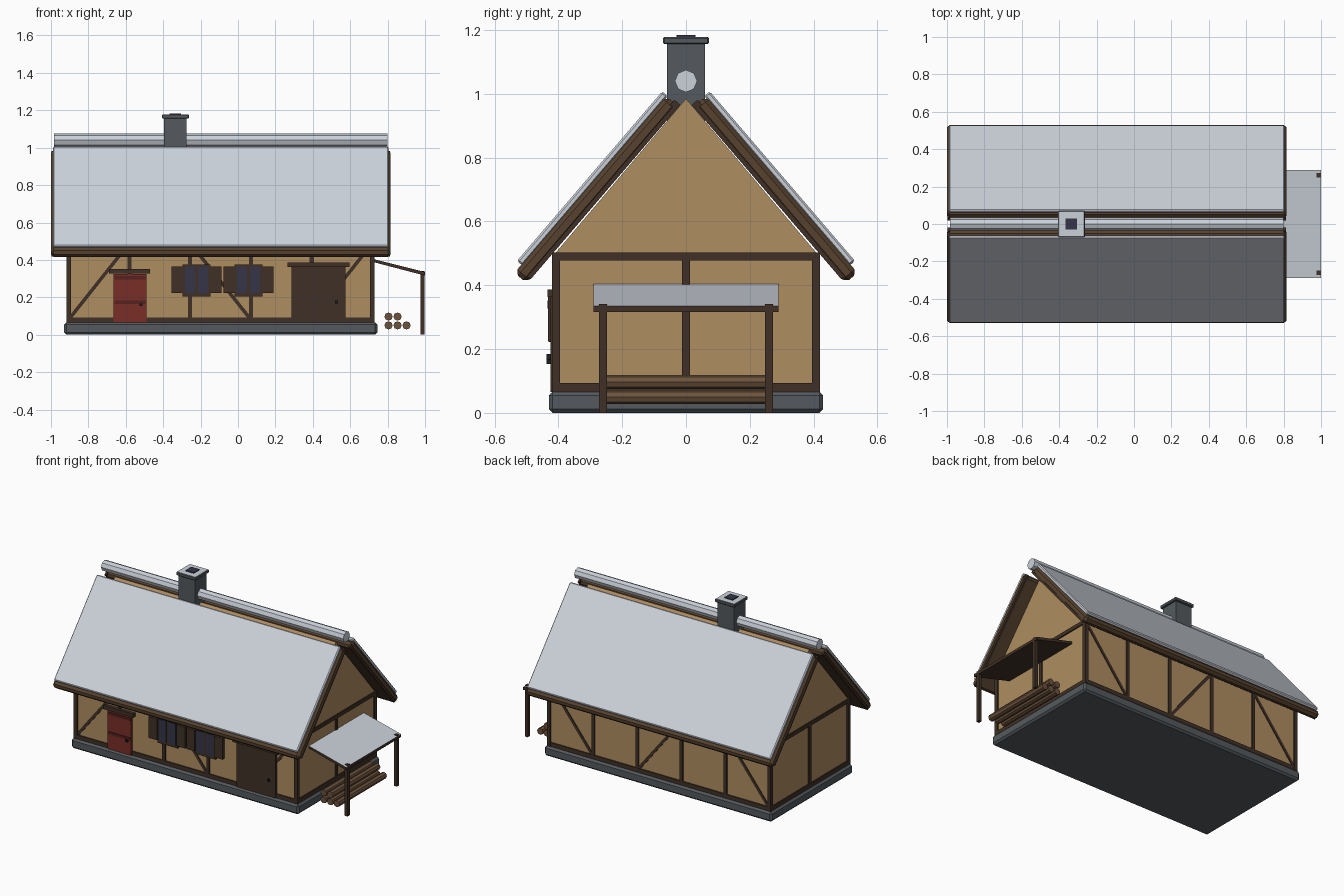
import bpy, bmesh, math
from mathutils import Vector, Matrix

if "Cube" in bpy.data.objects:
    bpy.data.objects.remove(bpy.data.objects["Cube"])


def material(name, rgb):
    m = bpy.data.materials.new(name)
    m.diffuse_color = (*rgb, 1)
    m.use_nodes = True
    m.node_tree.nodes["Principled BSDF"].inputs["Base Color"].default_value = m.diffuse_color
    return m


SNOW = material("snow", (0.60, 0.64, 0.70))
PLASTER = material("plaster", (0.43, 0.27, 0.12))
STONE = material("stone", (0.09, 0.102, 0.112))
TIMBER = material("dark_timber", (0.05, 0.03, 0.019))
WOOD = material("roof_wood", (0.095, 0.055, 0.028))
RED = material("red_paint", (0.19, 0.026, 0.02))
DARKRED = material("dark_red", (0.09, 0.016, 0.013))
GLASS = material("glass", (0.035, 0.035, 0.065))
LOG = material("log_wood", (0.15, 0.085, 0.045))
IRON = material("iron", (0.012, 0.012, 0.016))


def finish(name, bm, mat, bevel=0, top=None):
    if bevel:
        bmesh.ops.bevel(bm, geom=bm.edges[:], offset=bevel, segments=1, affect='EDGES')
    bmesh.ops.recalc_face_normals(bm, faces=bm.faces[:])
    me = bpy.data.meshes.new(name)
    me.materials.append(mat)
    if top:  # upward faces take the second material
        me.materials.append(top)
        for f in bm.faces:
            if f.normal.z > 0.9:
                f.material_index = 1
    bm.to_mesh(me)
    bm.free()
    ob = bpy.data.objects.new(name, me)
    bpy.context.collection.objects.link(ob)
    return ob


def box(name, x, y, z, mat, bevel=0, top=None):
    bm = bmesh.new()
    bmesh.ops.create_cube(bm, size=1)
    for v in bm.verts:
        v.co = [(a + b) / 2 + c * (b - a) for (a, b), c in zip((x, y, z), v.co)]
    return finish(name, bm, mat, bevel, top)


def prism(name, pts, a, b, mat, axis='X', bevel=0, top=None):
    """Extrude a profile of (y, z) along x, or of (x, z) along y."""
    place = (lambda t, p: (t, *p)) if axis == 'X' else (lambda t, p: (p[0], t, p[1]))
    bm = bmesh.new()
    lo = [bm.verts.new(place(a, p)) for p in pts]
    hi = [bm.verts.new(place(b, p)) for p in pts]
    bm.faces.new(lo)
    bm.faces.new(hi[::-1])
    for i in range(len(pts)):
        j = (i + 1) % len(pts)
        bm.faces.new((lo[i], hi[i], hi[j], lo[j]))
    return finish(name, bm, mat, bevel, top)


def circle(cx, cy, r, n):
    return [(cx + r * math.cos(2 * math.pi * i / n), cy + r * math.sin(2 * math.pi * i / n))
            for i in range(n)]


# Foundation and walls
box("foundation", (-0.93, 0.745), (-0.43, 0.43), (0, 0.066), STONE, 0.012)
prism("walls", [(-0.41, 0.06), (0.41, 0.06), (0.41, 0.5), (0, 0.985), (-0.41, 0.5)],
      -0.908, 0.722, PLASTER)

# Timber frame on the long sides
bays = [-0.906 + 0.325 * i for i in range(6)]
for s in (-1, 1):
    def depth(d):
        return tuple(sorted((s * 0.395, s * d)))
    box("long_sill", (-0.912, 0.726), depth(0.418), (0.066, 0.093), TIMBER)
    box("long_top_beam", (-0.912, 0.726), depth(0.418), (0.477, 0.502), TIMBER)
    for x in bays[1:-1]:
        box("stud", (x - 0.011, x + 0.011), depth(0.417), (0.09, 0.48), TIMBER)
    for x in (bays[0], bays[-1]):
        box("corner_post", (x - 0.012, x + 0.012), depth(0.42), (0.066, 0.502), TIMBER)
    for bay, up in ((0, True), (2, False), (4, True)):
        x0, x1 = bays[bay] + 0.008, bays[bay + 1] - 0.008
        if not up:
            x0, x1 = x1, x0
        w = 0.012
        prism("brace", [(x0 - w, 0.09), (x0 + w, 0.09), (x1 + w, 0.48), (x1 - w, 0.48)],
              *depth(0.415), TIMBER, 'Y')

# Timber frame on the gable ends
for x in ((-0.916, -0.895), (0.71, 0.73)):
    box("gable_sill", x, (-0.41, 0.41), (0.066, 0.093), TIMBER)
    box("gable_beam", x, (-0.415, 0.415), (0.477, 0.502), TIMBER)
    box("gable_stud", x, (-0.012, 0.012), (0.09, 0.48), TIMBER)

# Roof slabs with snow; u runs down the slope, v away from it
ang = math.atan(1.167)
ca, sa = math.cos(ang), math.sin(ang)


def slope(side, u0, u1, v0, v1):
    return [(side * (u * ca + v * sa), 0.99 - u * sa + v * ca)
            for u, v in ((u0, v0), (u1, v0), (u1, v1), (u0, v1))]


for s in (-1, 1):
    prism("roof_slab", slope(s, 0.038, 0.768, 0, 0.05), -1.0, 0.815, WOOD, bevel=0.014)
    prism("roof_snow", slope(s, 0.035, 0.735, 0.045, 0.068), -0.99, 0.805, SNOW, bevel=0.006)
    for x in ((-0.998, -0.985), (0.80, 0.813)):  # darker lower board on the verge
        prism("verge_board", slope(s, 0.03, 0.75, -0.002, 0.022), *x, TIMBER)
prism("ridge_snow", circle(0, 1.04, 0.035, 8), -0.985, 0.80, SNOW)

# Chimney
box("chimney", (-0.395, -0.275), (-0.06, 0.06), (0.9, 1.16), STONE)
box("chimney_cap", (-0.407, -0.263), (-0.072, 0.072), (1.156, 1.178), STONE, 0.004, SNOW)
box("flue", (-0.365, -0.305), (-0.03, 0.03), (1.17, 1.184), GLASS)

# Red door
box("red_door", (-0.665, -0.49), (-0.425, -0.4), (0.066, 0.325), RED)
for z in (0.165, 0.295):
    box("door_band", (-0.66, -0.495), (-0.429, -0.42), (z, z + 0.018), DARKRED)
box("red_door_lintel", (-0.69, -0.47), (-0.434, -0.4), (0.327, 0.352), TIMBER)
box("red_door_knob", (-0.527, -0.511), (-0.437, -0.42), (0.153, 0.169), IRON)

# Large plank door
box("large_door", (0.286, 0.574), (-0.425, -0.4), (0.066, 0.365), TIMBER)
box("large_door_lintel", (0.264, 0.596), (-0.434, -0.4), (0.363, 0.386), TIMBER)
box("large_door_knob", (0.519, 0.534), (-0.437, -0.42), (0.168, 0.184), IRON)

# Shuttered windows
for cx in (-0.222, 0.056):
    box("window_frame", (cx - 0.075, cx + 0.075), (-0.425, -0.4), (0.205, 0.376), TIMBER)
    for s in (-1, 1):
        p = sorted((cx + s * 0.008, cx + s * 0.062))
        box("window_pane", p, (-0.429, -0.42), (0.222, 0.366), GLASS)
        p = sorted((cx + s * 0.072, cx + s * 0.133))
        box("shutter", p, (-0.433, -0.4), (0.224, 0.365), TIMBER)

# Lean-to with snowy roof and two posts
prism("lean_to_roof", [(0.725, 0.388), (1.0, 0.316), (1.0, 0.335), (0.725, 0.404)],
      -0.29, 0.29, TIMBER, 'Y', top=SNOW)
for y in (-0.26, 0.26):
    box("lean_to_post", (0.976, 0.998), (y - 0.012, y + 0.012), (0, 0.342), TIMBER)

# Stacked firewood
for x, z in ((0.805, 0.05), (0.853, 0.05), (0.901, 0.05), (0.805, 0.097), (0.853, 0.097)):
    prism("firewood", circle(x, z, 0.022, 8), -0.25, 0.25, LOG, 'Y')
